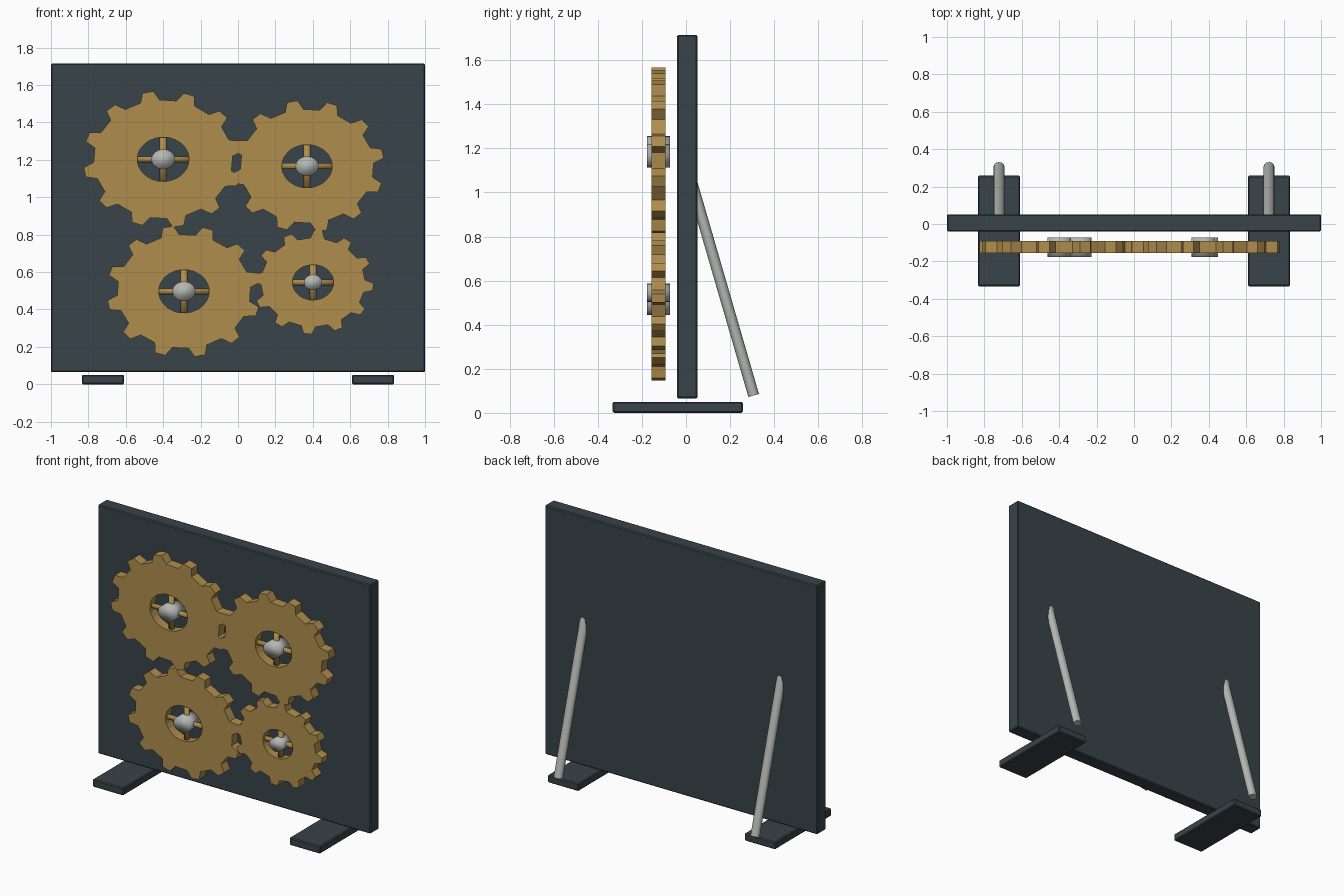
import bpy, bmesh
from math import sin, cos, radians, pi
from mathutils import Vector, Matrix

if "Cube" in bpy.data.objects:
    bpy.data.objects.remove(bpy.data.objects["Cube"])

STRETCH = 1.17          # round parts are slightly wider than tall
GEAR_Y, GEAR_T = -0.124, 0.064


def material(name, rgb):
    m = bpy.data.materials.new(name)
    m.diffuse_color = (*rgb, 1)
    m.use_nodes = True
    m.node_tree.nodes["Principled BSDF"].inputs["Base Color"].default_value = m.diffuse_color
    return m


DARK = material("dark_slate", (0.04, 0.056, 0.066))
GOLD = material("brass", (0.43, 0.27, 0.075))
SILVER = material("steel", (0.45, 0.47, 0.45))


def finish(bm, name, mat, smooth=False):
    bmesh.ops.recalc_face_normals(bm, faces=bm.faces[:])
    me = bpy.data.meshes.new(name)
    bm.to_mesh(me)
    bm.free()
    me.materials.append(mat)
    for p in me.polygons:
        p.use_smooth = smooth
    ob = bpy.data.objects.new(name, me)
    bpy.context.collection.objects.link(ob)
    return ob


def box(name, lo, hi, mat, bevel=0.006):
    lo, hi = Vector(lo), Vector(hi)
    bm = bmesh.new()
    bmesh.ops.create_cube(bm, size=1)
    bmesh.ops.scale(bm, vec=hi - lo, verts=bm.verts)
    bmesh.ops.translate(bm, vec=(lo + hi) / 2, verts=bm.verts)
    ob = finish(bm, name, mat)
    mod = ob.modifiers.new("soft_edge", 'BEVEL')
    mod.width, mod.segments = bevel, 1
    return ob


def rod(name, a, b, r, mat, sides=12, smooth=True):
    # cylinder from a to b, widened in x about its own middle
    a, b = Vector(a), Vector(b)
    d, mid = b - a, (a + b) / 2
    bm = bmesh.new()
    bmesh.ops.create_cone(bm, cap_ends=True, segments=sides, radius1=r, radius2=r, depth=d.length)
    rot = d.to_track_quat('Z', 'Y').to_matrix().to_4x4()
    scale = Matrix.Diagonal((STRETCH, 1, 1, 1))
    bmesh.ops.transform(bm, matrix=Matrix.Translation(mid) @ scale @ rot, verts=bm.verts)
    return finish(bm, name, mat, smooth)


def gear(name, cx, cz, tip, root, hole, phase, teeth=12):
    # (angle offset, radius) of each tooth corner
    profile = [(-8, root), (-4, tip), (4, tip), (8, root)]
    pts = [(radians(phase + i * 360 / teeth + o), r)
           for i in range(teeth) for o, r in profile]
    bm = bmesh.new()

    def ring(y, inner):
        return [bm.verts.new((cx + STRETCH * (hole if inner else r) * cos(a), y,
                              cz + (hole if inner else r) * sin(a))) for a, r in pts]
    y0, y1 = GEAR_Y - GEAR_T / 2, GEAR_Y + GEAR_T / 2
    loops = [ring(y0, False), ring(y1, False), ring(y1, True), ring(y0, True)]
    n = len(pts)
    for k in range(4):
        p, q = loops[k], loops[(k + 1) % 4]
        for i in range(n):
            j = (i + 1) % n
            bm.faces.new((p[i], p[j], q[j], q[i]))
    finish(bm, name, GOLD)


# upright backing panel
box("back_panel", (-1, -0.04, 0.065), (1, 0.052, 1.715), DARK)

# feet and rear struts on both sides
for side, s in (("left", -1), ("right", 1)):
    x = s * 0.722
    box(f"{side}_foot", (x - 0.113, -0.333, 0), (x + 0.113, 0.258, 0.05), DARK)
    rod(f"{side}_strut", (x, 0.015, 1.085), (x, 0.307, 0.079), 0.025, SILVER)
    bpy.ops.object.select_all(action='DESELECT')
    ob = bpy.data.objects[f"{side}_strut"]
    ob.select_set(True)
    bpy.context.view_layer.objects.active = ob
    bpy.ops.object.shade_smooth_by_angle(angle=radians(40))

# gears: name, centre x, centre z, tip, root, hole, phase, hub radius
GEARS = [
    ("upper_left", -0.40, 1.203, 0.366, 0.318, 0.118, 11, 0.054),
    ("upper_right", 0.369, 1.166, 0.353, 0.305, 0.115, 11, 0.053),
    ("lower_left", -0.289, 0.497, 0.353, 0.305, 0.115, 12, 0.053),
    ("lower_right", 0.401, 0.545, 0.277, 0.238, 0.094, 25, 0.042),
]
for name, cx, cz, tip, root, hole, phase, hub in GEARS:
    gear(f"{name}_gear", cx, cz, tip, root, hole, phase)
    # crossed spokes spanning the hole
    e = hole + 0.008
    rod(f"{name}_spoke_horizontal", (cx - e, GEAR_Y, cz), (cx + e, GEAR_Y, cz), 0.016, GOLD)
    rod(f"{name}_spoke_vertical", (cx, GEAR_Y, cz - e), (cx, GEAR_Y, cz + e), 0.016, GOLD)
    # hub
    rod(f"{name}_hub", (cx, -0.177, cz), (cx, -0.072, cz), hub, SILVER, 16)
